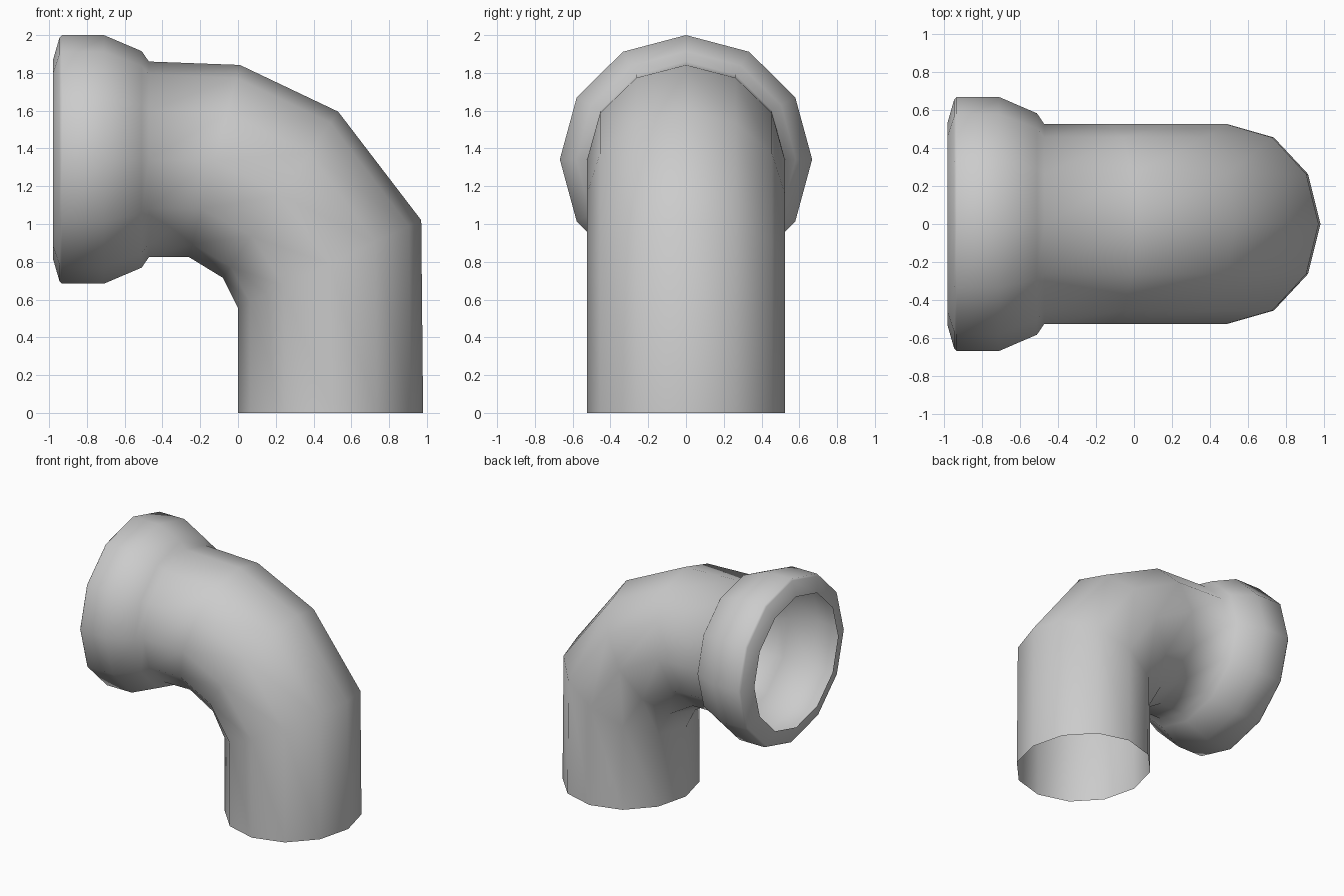
import bpy, bmesh, math
from mathutils import Vector

cube = bpy.data.objects.get("Cube")
if cube:
    bpy.data.objects.remove(cube, do_unlink=True)

SIDES = 12

grey = bpy.data.materials.new("pipe_grey")
grey.use_nodes = True
colour = (0.6, 0.6, 0.6, 1)
grey.diffuse_color = colour
grey.node_tree.nodes["Principled BSDF"].inputs["Base Color"].default_value = colour


def add_ring(bm, top, bottom, half_width):
    """Elliptical cross-section between an outer and an inner bend point."""
    a, b = Vector((top[0], 0, top[1])), Vector((bottom[0], 0, bottom[1]))
    centre, radius = (a + b) / 2, (a - b) / 2
    verts = []
    for i in range(SIDES):
        t = math.tau * i / SIDES
        verts.append(bm.verts.new(
            centre + radius * math.cos(t) + Vector((0, half_width * math.sin(t), 0))))
    return verts


# Socket rings: x, radius, all around one horizontal axis
AXIS = 1.342
socket = [(-0.98, 0.525), (-0.945, 0.645), (-0.932, 0.658), (-0.71, 0.658),
          (-0.51, 0.573), (-0.472, 0.518)]
sections = [((x, AXIS + r), (x, AXIS - r), r * 1.015) for x, r in socket]

# Elbow rings, then the straight leg down to the open end
sections += [((0.01, 1.842), (-0.26, 0.825), 0.525),
             ((0.53, 1.595), (-0.08, 0.715), 0.525),
             ((0.97, 1.02), (0.0, 0.555), 0.525),
             ((0.98, 0.0), (0.0, 0.0), 0.525)]

bm = bmesh.new()
rings = [add_ring(bm, *s) for s in sections]
for r1, r2 in zip(rings, rings[1:]):
    for i in range(SIDES):
        j = (i + 1) % SIDES
        bm.faces.new((r1[i], r1[j], r2[j], r2[i]))
bmesh.ops.recalc_face_normals(bm, faces=bm.faces)

mesh = bpy.data.meshes.new("elbow_pipe")
bm.to_mesh(mesh)
bm.free()
mesh.materials.append(grey)
pipe = bpy.data.objects.new("elbow_pipe", mesh)
bpy.context.collection.objects.link(pipe)

# Smooth walls with a crisp socket rim
bpy.context.view_layer.objects.active = pipe
pipe.select_set(True)
bpy.ops.object.shade_smooth_by_angle(angle=math.radians(58))
